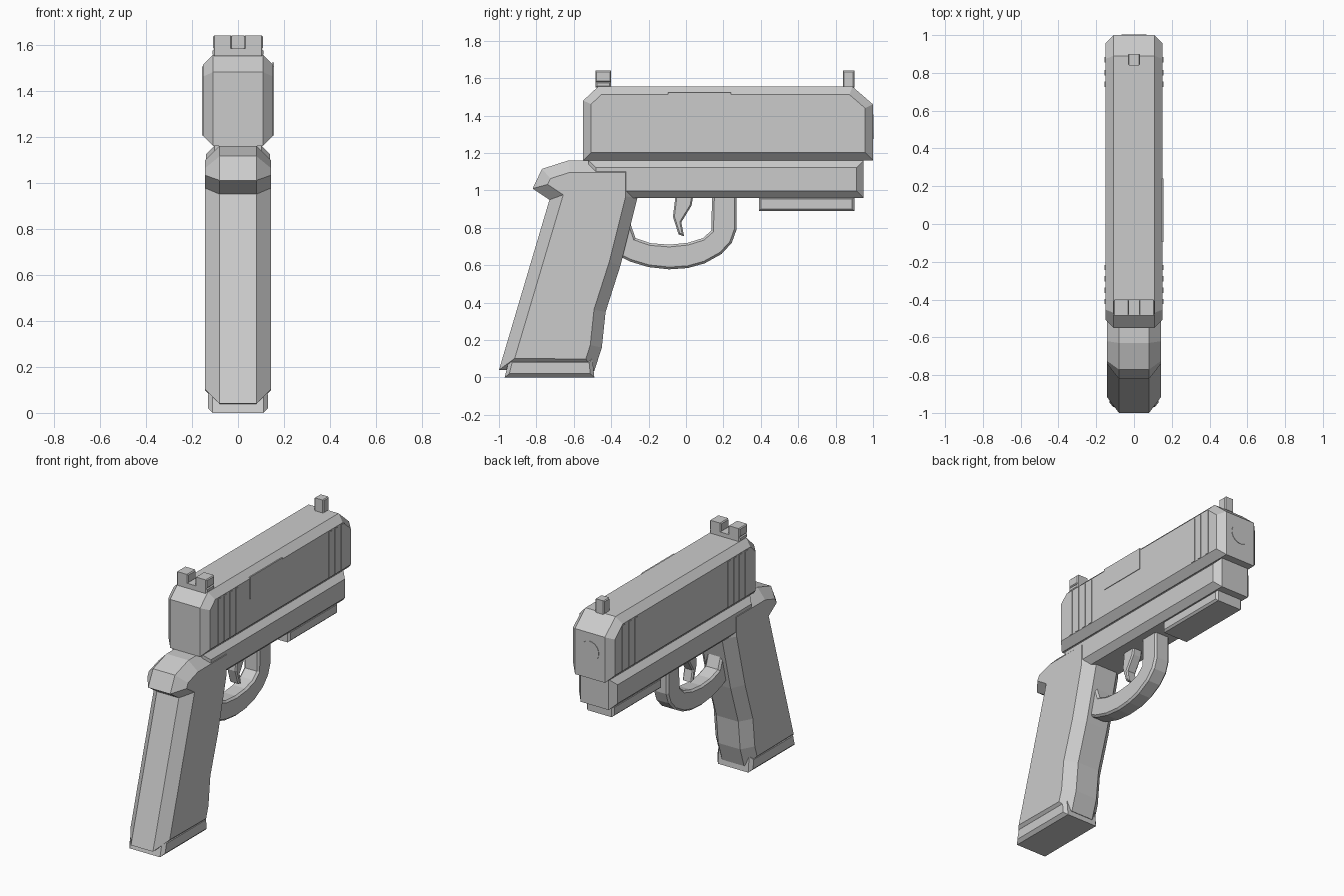
import bpy, bmesh, math
from mathutils import Matrix

if "Cube" in bpy.data.objects:
    bpy.data.objects.remove(bpy.data.objects["Cube"])

grey = bpy.data.materials.new("plain_grey")
grey.diffuse_color = (0.6, 0.6, 0.6, 1)
grey.use_nodes = True
grey.node_tree.nodes["Principled BSDF"].inputs["Base Color"].default_value = grey.diffuse_color


def finish(name, bm):
    bmesh.ops.recalc_face_normals(bm, faces=bm.faces[:])
    mesh = bpy.data.meshes.new(name)
    bm.to_mesh(mesh)
    bm.free()
    mesh.materials.append(grey)
    ob = bpy.data.objects.new(name, mesh)
    bpy.context.collection.objects.link(ob)
    return ob


def slab(name, profile, half, bevel=0.0, x=0.0):
    """Side profile (y, z) extruded across x, with chamfered side rims."""
    bm = bmesh.new()
    core = half - bevel
    face = bm.faces.new([bm.verts.new((x - core, y, z)) for y, z in profile])
    ext = bmesh.ops.extrude_face_region(bm, geom=[face])
    moved = [v for v in ext["geom"] if isinstance(v, bmesh.types.BMVert)]
    bmesh.ops.translate(bm, verts=moved, vec=(2 * core, 0, 0))
    bmesh.ops.recalc_face_normals(bm, faces=bm.faces[:])
    if bevel:
        sides = [f for f in bm.faces if abs(f.normal.x) > 0.9]
        bmesh.ops.inset_individual(bm, faces=sides, thickness=bevel,
                                   depth=bevel, use_even_offset=True)
    return finish(name, bm)


def rect(y0, y1, z0, z1):
    return [(y0, z0), (y1, z0), (y1, z1), (y0, z1)]


# Slide and frame
slab("slide", [(-0.55, 1.16), (1.0, 1.16), (1.0, 1.46), (0.89, 1.555),
               (-0.47, 1.555), (-0.55, 1.48)], 0.152, 0.043)
slab("frame", rect(-0.52, 0.95, 0.96, 1.16), 0.14, 0.038)
slab("accessory_rail", rect(0.39, 0.90, 0.89, 0.965), 0.10, 0.012)

# Grip with rear tang
slab("grip", [(-0.26, 0.96), (-0.26, 1.16), (-0.63, 1.16), (-0.77, 1.115),
              (-0.82, 1.01), (-0.73, 0.95), (-1.0, 0.04), (-0.49, 0.035),
              (-0.45, 0.16), (-0.43, 0.35), (-0.35, 0.60)], 0.143, 0.063)
slab("magazine_base", [(-0.97, 0.0), (-0.49, 0.0), (-0.50, 0.10),
                       (-0.945, 0.10)], 0.13, 0.02)

# Trigger guard and trigger
slab("trigger_guard", [
    (0.27, 0.98), (0.27, 0.79), (0.245, 0.72), (0.19, 0.66), (0.10, 0.61),
    (0.01, 0.585), (-0.09, 0.578), (-0.20, 0.59), (-0.30, 0.62),
    (-0.38, 0.66), (-0.35, 0.83), (-0.30, 0.83), (-0.27, 0.745),
    (-0.19, 0.718), (-0.09, 0.71), (0.01, 0.72), (0.09, 0.745),
    (0.135, 0.785), (0.14, 0.98)], 0.055, 0.012)
slab("trigger", [(-0.055, 0.98), (-0.07, 0.86), (-0.04, 0.765),
                 (-0.01, 0.755), (-0.025, 0.83), (0.03, 0.92),
                 (0.04, 0.98)], 0.035, 0.008)

# Sights
slab("rear_sight_base", rect(-0.485, -0.40, 1.55, 1.582), 0.11, 0.008)
for side, label in ((-1, "left"), (1, "right")):
    slab("rear_sight_" + label, rect(-0.485, -0.40, 1.58, 1.64), 0.041,
         0.006, side * 0.068)
slab("front_sight", rect(0.84, 0.90, 1.55, 1.64), 0.033, 0.006)

# Grip ribs on both sides of the slide
for side, label in ((-1, "left"), (1, "right")):
    for i, y in enumerate((-0.41, -0.35, -0.29, -0.23, 0.74, 0.80, 0.87)):
        slab(f"slide_rib_{label}_{i + 1}", rect(y - 0.014, y + 0.014, 1.205, 1.505),
             0.003, 0, side * 0.153)

# Ejection port plate
slab("ejection_port", rect(-0.095, 0.24, 1.38, 1.523), 0.004, 0, 0.152)

# Muzzle disc
bm = bmesh.new()
bmesh.ops.create_cone(bm, cap_ends=True, segments=24, radius1=0.066,
                      radius2=0.066, depth=0.008,
                      matrix=Matrix.Translation((0, 0.999, 1.34))
                      @ Matrix.Rotation(math.pi / 2, 4, 'X'))
finish("muzzle", bm)
